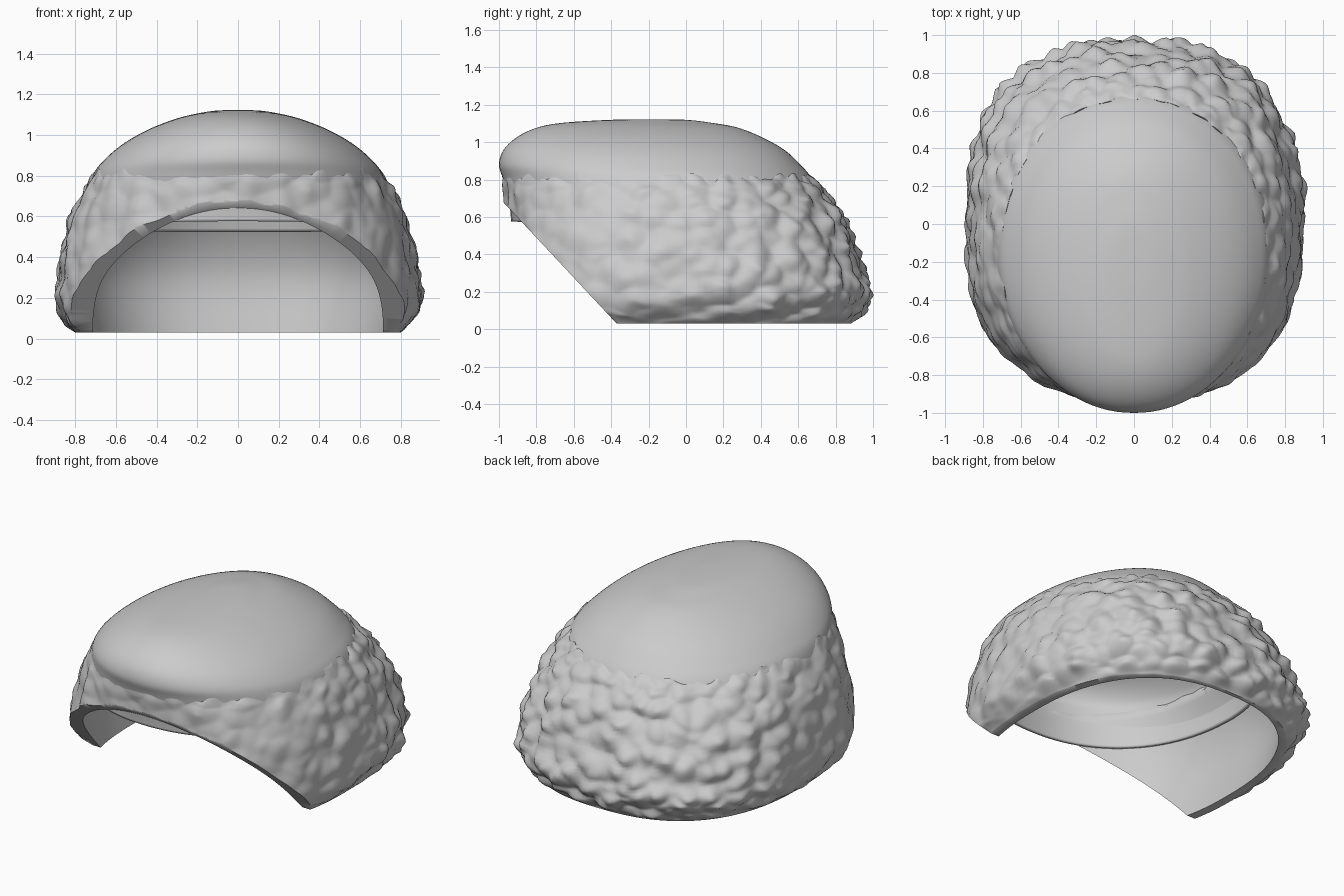
import bpy, bmesh, math
from mathutils import Vector, noise

if "Cube" in bpy.data.objects:
    bpy.data.objects.remove(bpy.data.objects["Cube"], do_unlink=True)

grey = bpy.data.materials.new("light_grey")
grey.use_nodes = True
grey.diffuse_color = (0.6, 0.6, 0.6, 1)
grey.node_tree.nodes["Principled BSDF"].inputs["Base Color"].default_value = grey.diffuse_color
grey.node_tree.nodes["Principled BSDF"].inputs["Roughness"].default_value = 0.7

# Cross-sections: height, front y, back y, half width, roundness exponent
FUR = [(0.03, -0.95, 0.885, 0.80, 2.45), (0.10, -0.96, 0.945, 0.865, 2.45),
       (0.20, -0.97, 0.975, 0.90, 2.4), (0.40, -0.97, 0.925, 0.872, 2.4),
       (0.60, -0.965, 0.84, 0.82, 2.3), (0.74, -0.975, 0.745, 0.755, 2.15),
       (0.82, -0.978, 0.662, 0.70, 2.1)]
LINING = [(0.77, -0.95, 0.63, 0.67, 2.1), (0.53, -0.935, 0.80, 0.775, 2.25),
          (0.30, -0.93, 0.88, 0.80, 2.4), (0.03, -0.92, 0.86, 0.745, 2.4)]
CAP = [(0.53, -0.935, 0.785, 0.755, 2.2), (0.65, -0.945, 0.75, 0.75, 2.15),
       (0.80, -0.978, 0.677, 0.714, 2.1), (0.88, -1.0, 0.612, 0.655, 2.1),
       (0.96, -0.975, 0.525, 0.56, 2.1), (1.03, -0.90, 0.40, 0.435, 2.1),
       (1.08, -0.79, 0.27, 0.305, 2.1), (1.105, -0.65, 0.13, 0.205, 2),
       (1.12, -0.40, 0.0, 0.11, 2), (1.123, -0.24, -0.16, 0.02, 2)]


def sample(rings, t):
    """Smoothly interpolate the cross-sections, t from 0 to 1."""
    s = t * (len(rings) - 1)
    i = min(int(s), len(rings) - 2)
    f = s - i
    a, b, c, d = (rings[max(0, min(len(rings) - 1, i + k))] for k in (-1, 0, 1, 2))
    return [q + f / 2 * (r - p + f * (2 * p - 5 * q + 4 * r - e + f * (3 * (q - r) + e - p)))
            for p, q, r, e in zip(a, b, c, d)]


def ring_point(ring, angle):
    z, front, back, half, n = ring
    c, s = math.cos(angle), math.sin(angle)
    x = half * math.copysign(abs(c) ** (2 / n), c)
    y = (front + back) / 2 + (back - front) / 2 * math.copysign(abs(s) ** (2 / n), s)
    return Vector((x, y, z))


def bridge(bm, lo, hi):
    n = len(lo)
    for i in range(n):
        k = (i + 1) % n
        bm.faces.new((lo[i], lo[k], hi[k], hi[i]))


def loft(bm, rings, steps, segments):
    """Skin a stack of rings; returns the vertex rows."""
    rows = [[bm.verts.new(ring_point(sample(rings, j / steps), math.tau * i / segments))
             for i in range(segments)] for j in range(steps + 1)]
    for lo, hi in zip(rows, rows[1:]):
        bridge(bm, lo, hi)
    return rows


def finish(bm, name, angle):
    bmesh.ops.recalc_face_normals(bm, faces=bm.faces)
    mesh = bpy.data.meshes.new(name)
    bm.to_mesh(mesh)
    bm.free()
    mesh.materials.append(grey)
    obj = bpy.data.objects.new(name, mesh)
    bpy.context.collection.objects.link(obj)
    bpy.ops.object.select_all(action="DESELECT")
    obj.select_set(True)
    bpy.context.view_layer.objects.active = obj
    bpy.ops.object.shade_smooth_by_angle(angle=math.radians(angle))
    return obj


# Smooth domed cap, its lower edge rising towards the front
bm = bmesh.new()
rows = loft(bm, CAP, 45, 96)
bm.faces.new(rows[-1])
for v in bm.verts:
    if v.co.z < 0.75:
        v.co.z += 0.05 * max(0, -v.co.y) * (0.75 - v.co.z) / 0.22
cap = finish(bm, "smooth_cap", 50)
shell = cap.modifiers.new("thickness", "SOLIDIFY")
shell.thickness = 0.02
shell.offset = -1

# Curly band: bumpy outside, plain lining
bm = bmesh.new()
SEG, STEPS = 280, 64
outer = loft(bm, FUR, STEPS, SEG)
lining = loft(bm, LINING, 16, SEG)
bridge(bm, outer[-1], lining[0])
bridge(bm, lining[-1], outer[0])
for j, row in enumerate(outer):
    t = j / STEPS
    fade = min(1, t * 8, 0.3 + (1 - t) * 5)
    for v in row:
        p = v.co.copy()
        out = Vector((p.x, p.y, 0)).normalized()
        curl = 0.5 - noise.voronoi(Vector((p.x, p.y, p.z * 1.2)) * 8)[0][0]
        amount = 0.045 + 0.03 * max(-0.8, min(1, p.y * 1.4))
        folds = noise.noise(Vector((p.x * 9, p.y * 9, p.z * 3)))
        v.co += out * fade * (amount * curl + 0.014 * folds)
        # Ragged upper edge
        v.co.z += 0.035 * max(0, t * 6 - 5) * noise.noise(p * 14)
        v.co.z += 0.02 * fade * min(1, (1 - t) * 6) * noise.noise(p * 9)

# Slanted face opening
cut = bmesh.ops.bisect_plane(bm, geom=bm.verts[:] + bm.edges[:] + bm.faces[:],
                             plane_co=(0, -0.37, 0.03), plane_no=(0, -1.07, -1),
                             clear_outer=True)
edges = [e for e in cut["geom_cut"] if isinstance(e, bmesh.types.BMEdge) and e.is_boundary]
bmesh.ops.triangle_fill(bm, edges=edges, use_beauty=True)
finish(bm, "curly_band", 60)
